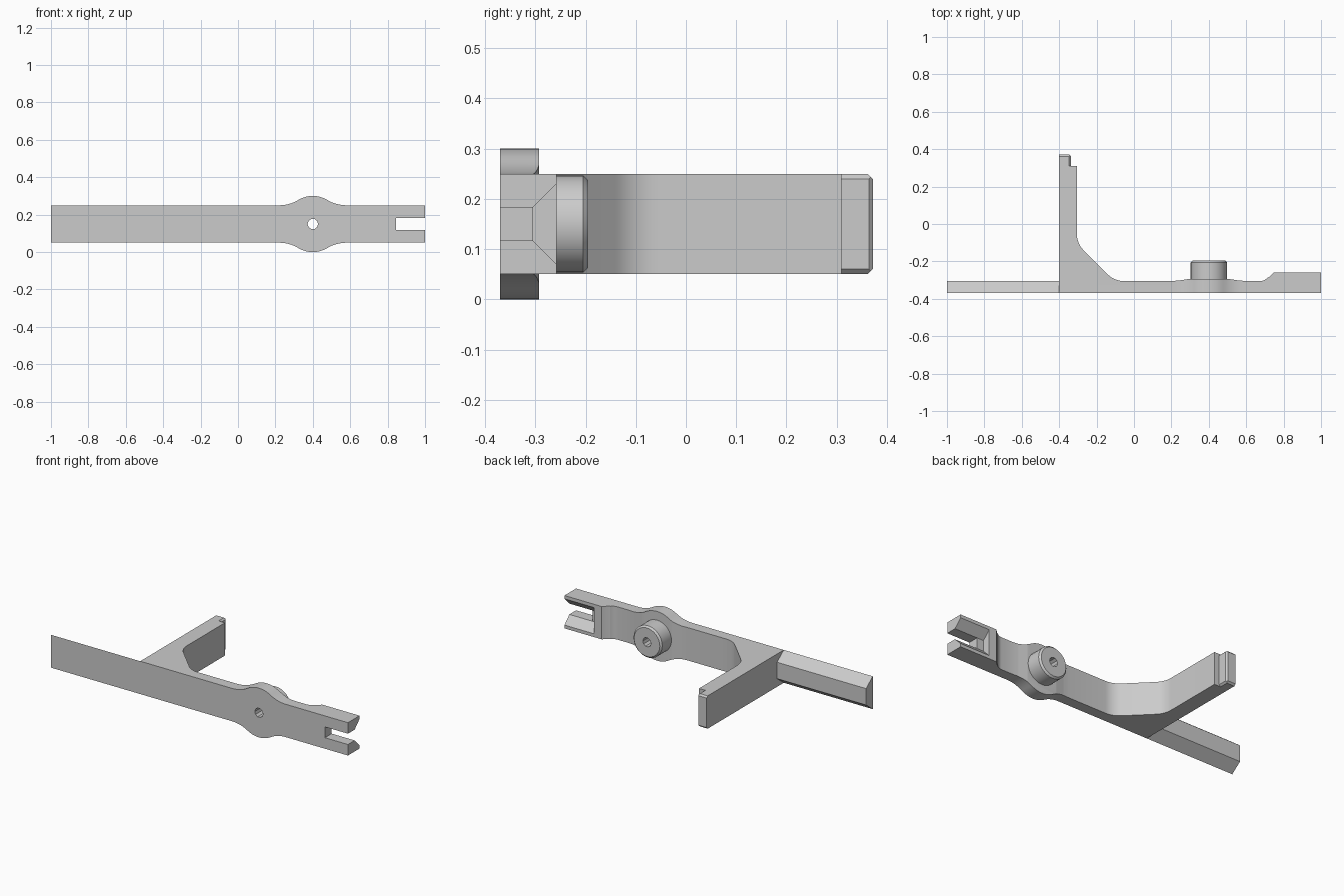
import bpy, bmesh
from math import sin, cos, pi, atan2, radians
from mathutils import Vector

if "Cube" in bpy.data.objects:
    bpy.data.objects.remove(bpy.data.objects["Cube"])

grey = bpy.data.materials.new("plain grey")
grey.use_nodes = True
grey.diffuse_color = (0.6, 0.6, 0.6, 1)
grey.node_tree.nodes["Principled BSDF"].inputs["Base Color"].default_value = (0.6, 0.6, 0.6, 1)

MID = 0.15                      # middle height of the bar
FRONT, BACK = -0.37, -0.305     # faces of the bar
BOSS_X = 0.4


def prism(name, outline, axis, lo, hi):
    """Extrude a closed 2D outline along one axis; the outline uses the other two axes in order."""
    bm = bmesh.new()

    def put(p, d):
        c = list(p)
        c.insert("xyz".index(axis), d)
        return bm.verts.new(c)
    rings = [[put(p, d) for p in outline] for d in (lo, hi)]
    bm.faces.new(rings[0])
    bm.faces.new(rings[1])
    n = len(outline)
    for i in range(n):
        j = (i + 1) % n
        bm.faces.new((rings[0][i], rings[0][j], rings[1][j], rings[1][i]))
    bmesh.ops.recalc_face_normals(bm, faces=bm.faces)
    mesh = bpy.data.meshes.new(name)
    bm.to_mesh(mesh)
    bm.free()
    mesh.materials.append(grey)
    ob = bpy.data.objects.new(name, mesh)
    bpy.context.collection.objects.link(ob)
    return ob


def bake(ob):
    deps = bpy.context.evaluated_depsgraph_get()
    mesh = bpy.data.meshes.new_from_object(ob.evaluated_get(deps))
    ob.modifiers.clear()
    ob.data = mesh


def combine(ob, other, operation):
    m = ob.modifiers.new("combine", "BOOLEAN")
    m.operation, m.object, m.solver = operation, other, "EXACT"
    bake(ob)
    bpy.data.objects.remove(other)


def arc(cx, cy, r, a0, a1, steps=8):
    a0, a1 = radians(a0), radians(a1)
    return [(cx + r * cos(a0 + (a1 - a0) * i / steps),
             cy + r * sin(a0 + (a1 - a0) * i / steps)) for i in range(steps + 1)]


# Plan of bar, gusseted arm with stepped tip, boss swelling and thick fork end
plan = [(-1, FRONT), (1, FRONT), (1, -0.258), (0.75, -0.258), (0.72, -0.285)]
plan += arc(0.675, -0.255, 0.05, -40, -90, 4)
plan += [(0.6, BACK), (0.56, -0.302), (0.5, -0.293), (0.3, -0.293), (0.24, -0.302), (0.2, BACK)]
plan += arc(-0.055, -0.185, 0.12, -90, -135)
plan += arc(-0.185, -0.055, 0.12, -135, -180)
plan += [(-0.305, 0.31), (-0.338, 0.31), (-0.338, 0.364), (-0.346, 0.372),
         (-0.4, 0.372), (-0.4, BACK), (-1, BACK)]
lever = prism("lever_body", plan, "z", -0.05, 0.35)

# Front outline: straight bar with a round swelling blended in by fillets
fillet = 0.199
turn = atan2(0.1 + fillet, 0.18) * 180 / pi
half = arc(BOSS_X - 0.18, 0.1 + fillet, fillet, -90, -turn, 8)
half += arc(BOSS_X, 0, 0.15, 180 - turn, turn, 16)[1:-1]
half += arc(BOSS_X + 0.18, 0.1 + fillet, fillet, turn - 180, -90, 8)
half = [(-1.1, 0.1)] + half + [(1.1, 0.1)]
outline = [(x, MID + h) for x, h in half] + [(x, MID - h) for x, h in reversed(half)]
combine(lever, prism("outline", outline, "y", -0.5, 0.5), "INTERSECT")

# Round boss with a softened rim, then its pin hole
r, top = 0.097, -0.195
boss = prism("boss", arc(BOSS_X, MID, r, 0, 348.75, 31), "y", -0.34, top)
bm = bmesh.new()
bm.from_mesh(boss.data)
rim = [e for e in bm.edges if all(v.co.y > top - 0.001 for v in e.verts)]
bmesh.ops.bevel(bm, geom=rim, offset=0.01, segments=1, affect="EDGES")
bm.to_mesh(boss.data)
bm.free()
combine(lever, boss, "UNION")
combine(lever, prism("hole", arc(BOSS_X, MID, 0.028, 0, 324, 9), "y", -0.5, 0), "DIFFERENCE")

# Fork slot, flaring towards the back
slot = [(FRONT - 0.1, MID - 0.033), (FRONT - 0.1, MID + 0.033), (-0.2, MID + 0.033), (-0.2, MID - 0.033)]
combine(lever, prism("slot", slot, "x", 0.845, 1.1), "DIFFERENCE")
flare = [(BACK, MID - 0.033), (BACK, MID + 0.033), (-0.205, MID + 0.133), (-0.205, MID - 0.133)]
combine(lever, prism("flare", flare, "x", 0.8, 1.1), "DIFFERENCE")

# Mirrored chamfers: tapering tail of the bar, and the edges of the arm's tip
for s in (1, -1):
    tail = [(FRONT, MID + s * 0.1), (FRONT, MID + s * 0.15), (-0.2, MID + s * 0.15),
            (-0.2, MID + s * 0.02), (BACK, MID + s * 0.05)]
    combine(lever, prism("tail_cut", tail, "x", -1.1, -0.4), "DIFFERENCE")
    end = [(0.352, MID + s * 0.11), (0.382, MID + s * 0.11), (0.382, MID + s * 0.08)]
    combine(lever, prism("end_cut", end, "x", -0.5, -0.3), "DIFFERENCE")
    side = [(-0.358, MID + s * 0.11), (-0.328, MID + s * 0.11), (-0.328, MID + s * 0.08)]
    combine(lever, prism("side_cut", side, "y", 0.31, 0.4), "DIFFERENCE")

# Smooth the curved surfaces, keep the edges sharp
bpy.ops.object.select_all(action="DESELECT")
lever.select_set(True)
bpy.context.view_layer.objects.active = lever
bpy.ops.object.shade_smooth_by_angle(angle=radians(25))
